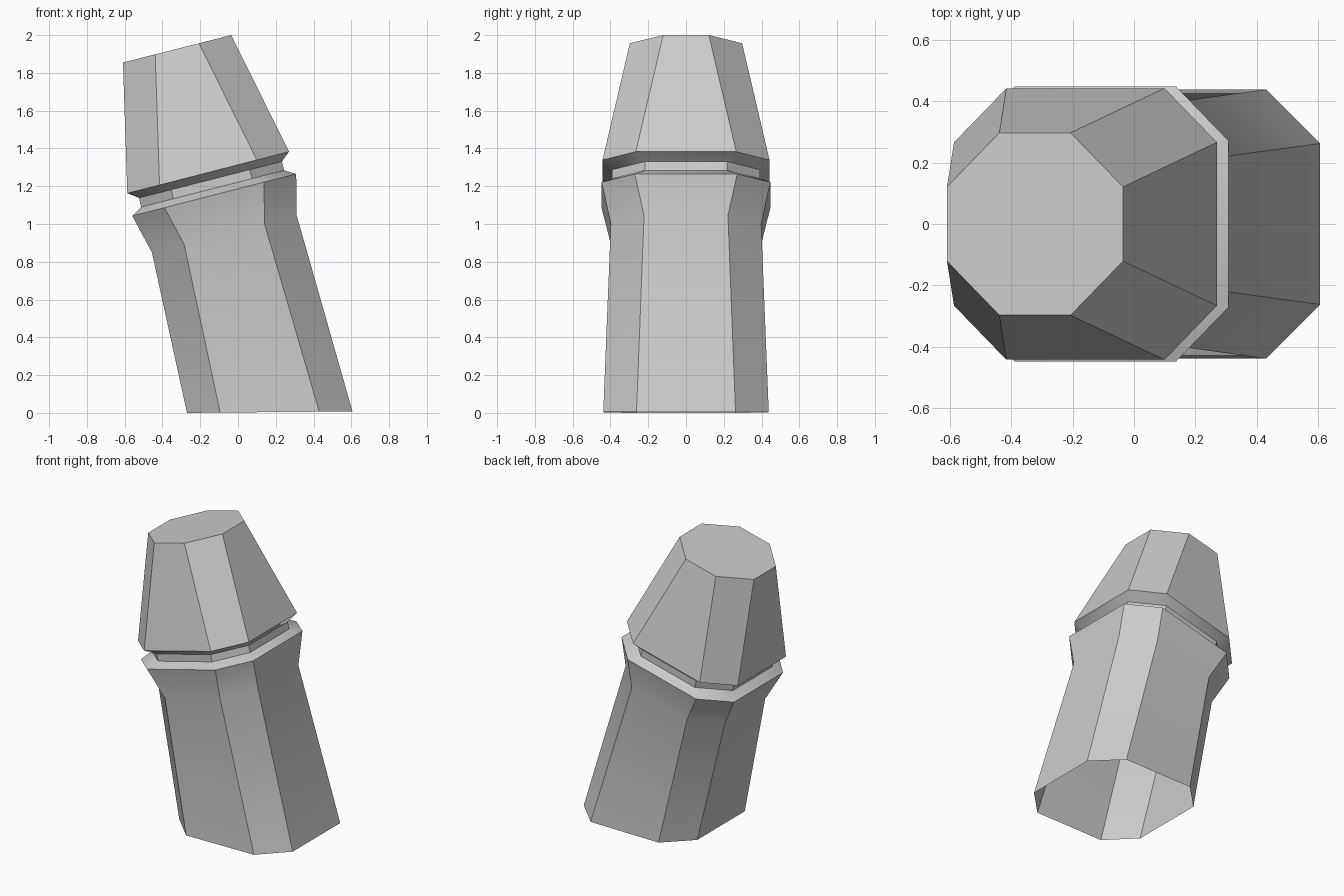
import bpy, bmesh
from mathutils import Vector

if "Cube" in bpy.data.objects:
    bpy.data.objects.remove(bpy.data.objects["Cube"])

CHAMFER = 0.176


def ring(bm, left, right, half_y):
    """Chamfered square ring, spanning two (x, z) points in the front view."""
    l, r = Vector((left[0], 0, left[1])), Vector((right[0], 0, right[1]))
    mid, half = (l + r) / 2, (r - l).length / 2
    u = (r - l).normalized()
    cx, cy = half - CHAMFER, half_y - CHAMFER
    pts = [(half, -cy), (half, cy), (cx, half_y), (-cx, half_y),
           (-half, cy), (-half, -cy), (-cx, -half_y), (cx, -half_y)]
    return [bm.verts.new(mid + u * a + Vector((0, b, 0))) for a, b in pts]


def loft(name, sections, close_top=False):
    bm = bmesh.new()
    rings = [ring(bm, *s) for s in sections]
    for lo, hi in zip(rings, rings[1:]):
        for i in range(8):
            j = (i + 1) % 8
            bm.faces.new((lo[i], lo[j], hi[j], hi[i]))
    if close_top:
        bm.faces.new(rings[-1])
    me = bpy.data.meshes.new(name)
    bm.to_mesh(me)
    bm.free()
    ob = bpy.data.objects.new(name, me)
    bpy.context.collection.objects.link(ob)
    bpy.ops.object.select_all(action='DESELECT')
    ob.select_set(True)
    bpy.context.view_layer.objects.active = ob
    bpy.ops.object.shade_smooth_by_angle(angle=0.52)
    return ob


body_top = ((-0.56, 1.043), (0.308, 1.265), 0.447)
groove_low = ((-0.513, 1.09), (0.245, 1.284), 0.392)
groove_high = ((-0.524, 1.138), (0.233, 1.331), 0.392)

# Leaning shaft, open at the bottom, flaring into a collar
loft("shaft", [((-0.27, 0.0), (0.606, 0.008), 0.438),
               ((-0.456, 0.85), (0.311, 1.045), 0.398),
               body_top])

# Recessed groove between shaft and cap
loft("groove", [body_top, groove_low, groove_high])

# Tapered cap with a flat top
loft("cap", [groove_high,
             ((-0.586, 1.163), (0.27, 1.383), 0.442),
             ((-0.609, 1.855), (-0.036, 2.0), 0.297)], close_top=True)
